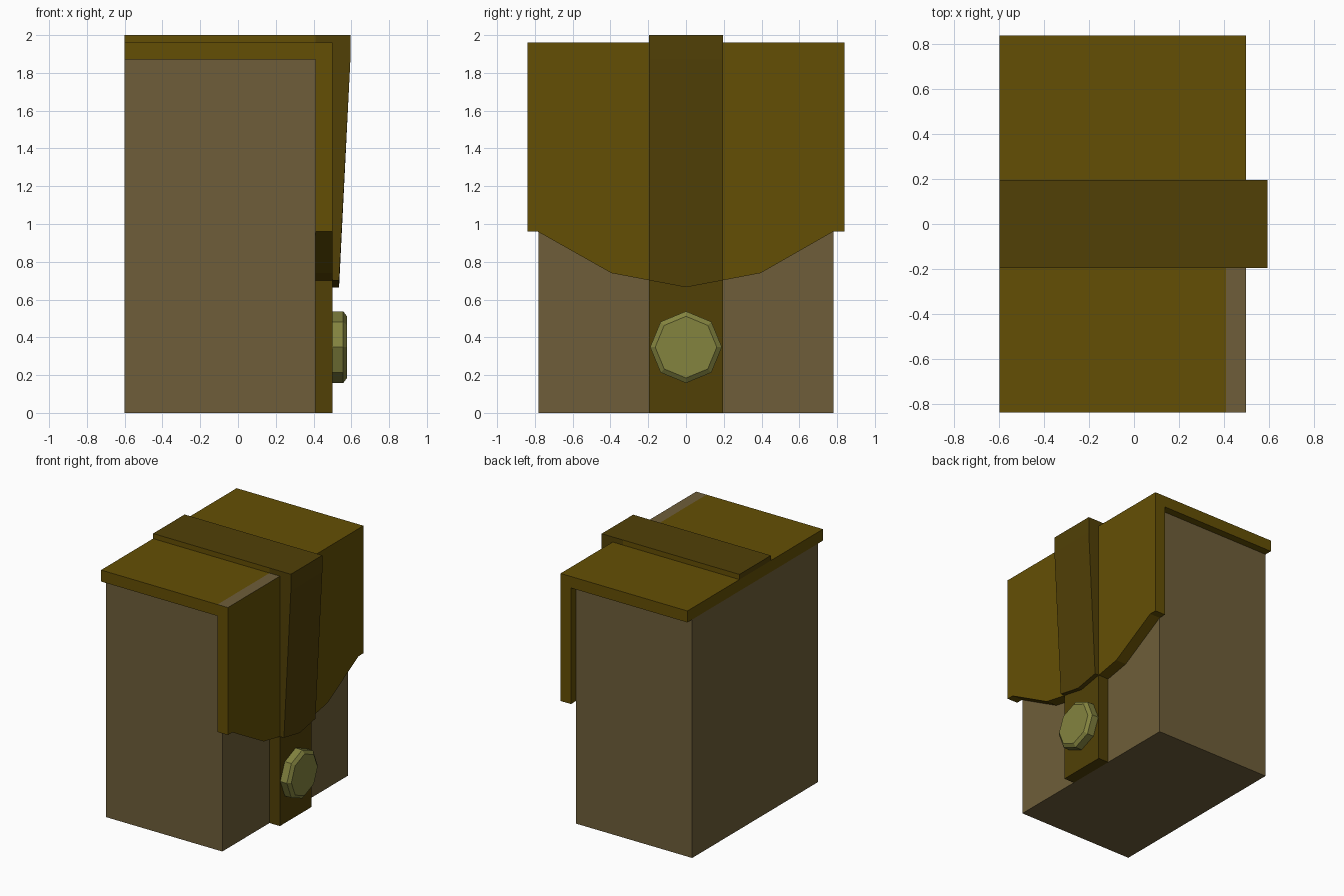
import bpy, bmesh
from math import cos, sin, pi

if "Cube" in bpy.data.objects:
    bpy.data.objects.remove(bpy.data.objects["Cube"])


def material(name, r, g, b):
    m = bpy.data.materials.new(name)
    m.diffuse_color = [(c / 255) ** 2.2 for c in (r, g, b)] + [1]
    m.use_nodes = True
    m.node_tree.nodes["Principled BSDF"].inputs["Base Color"].default_value = m.diffuse_color
    return m


CANVAS = material("canvas", 110, 94, 60)
FLAP = material("flap_leather", 100, 80, 13)
STRAP = material("strap_leather", 82, 66, 15)
BRASS = material("button_brass", 130, 130, 65)


def loft(name, sections, mat, recolour=None, other=None):
    """Join matching closed sections into a capped solid; recolour(face) picks the other material."""
    bm = bmesh.new()
    rings = [[bm.verts.new(p) for p in s] for s in sections]
    n = len(rings[0])
    for a, b in zip(rings, rings[1:]):
        for i in range(n):
            j = (i + 1) % n
            bm.faces.new((a[i], a[j], b[j], b[i]))
    bm.faces.new(rings[0])
    bm.faces.new(rings[-1])
    bmesh.ops.recalc_face_normals(bm, faces=bm.faces)
    if recolour:
        for f in bm.faces:
            f.material_index = int(recolour(f))
    me = bpy.data.meshes.new(name)
    bm.to_mesh(me)
    bm.free()
    me.materials.append(mat)
    if other:
        me.materials.append(other)
    ob = bpy.data.objects.new(name, me)
    bpy.context.collection.objects.link(ob)
    return ob


def box(name, x, y, z, mat, recolour=None, other=None):
    ring = [(x[0], z[0]), (x[1], z[0]), (x[1], z[1]), (x[0], z[1])]
    return loft(name, [[(px, v, pz) for px, pz in ring] for v in y], mat, recolour, other)


# Pouch body and flap top
box("pouch_body", (-0.6, 0.41), (-0.78, 0.78), (0, 1.87), CANVAS)
box("flap_top", (-0.6, 0.41), (-0.84, 0.84), (1.87, 1.96), FLAP)

# Front flap with pointed lower edge; one top edge strip shows canvas
edge = [(-0.84, 0.96), (-0.785, 0.96), (-0.395, 0.74), (0, 0.665),
        (0.395, 0.74), (0.78, 0.96), (0.84, 0.96), (0.84, 1.96),
        (-0.195, 1.96), (-0.84, 1.96)]
loft("flap_front", [[(x, y, z) for y, z in edge] for x in (0.41, 0.5)], FLAP,
     lambda f: f.normal.z > 0.9 and f.calc_center_median().y < -0.2, CANVAS)

# Strap over the top, with flap-coloured sides
box("strap_top", (-0.6, 0.41), (-0.195, 0.195), (1.96, 2.0), STRAP,
    lambda f: abs(f.normal.y) > 0.9, FLAP)

# Strap down the front: tapered above the flap edge, flat below it
stations = [(-0.195, 0.702), (0, 0.665), (0.195, 0.702)]
loft("strap_front",
     [[(0.41, y, 1.96), (0.41, y, 2.0), (0.595, y, 2.0), (0.595, y, 1.87),
       (0.535, y, z), (0.5, y, z), (0.5, y, 1.96)] for y, z in stations], STRAP)
loft("strap_lower",
     [[(0.41, y, 0), (0.5, y, 0), (0.5, y, z), (0.41, y, z)] for y, z in stations], STRAP)

# Eight-sided button with a chamfered face
loft("button",
     [[(x, r * cos(i * pi / 4), 0.348 + r * sin(i * pi / 4)) for i in range(8)]
      for x, r in ((0.5, 0.19), (0.557, 0.19), (0.577, 0.163))], BRASS)
